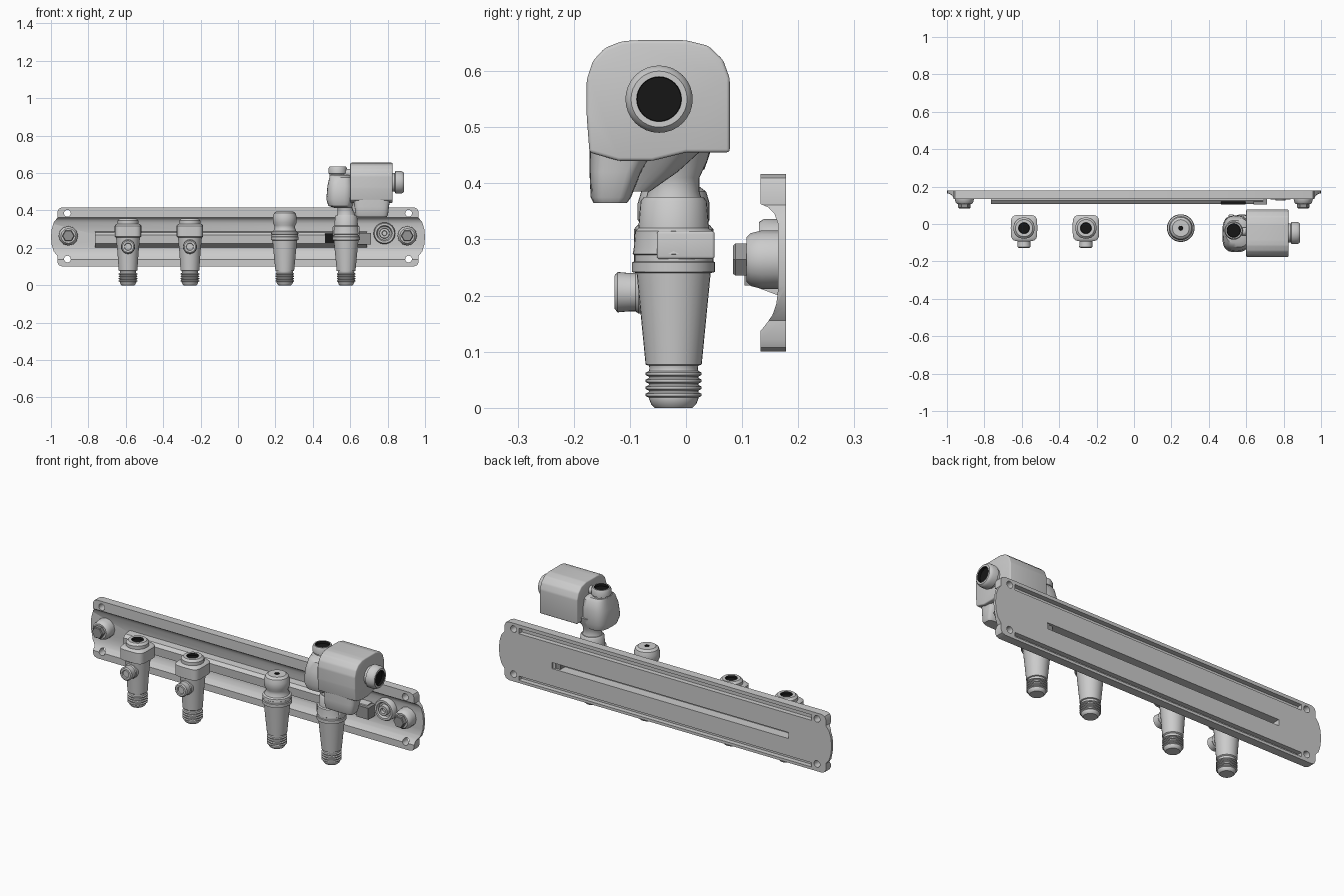
import bpy, bmesh, math
from mathutils import Matrix, Vector


def material(name, v):
    m = bpy.data.materials.new(name)
    m.diffuse_color = (v, v, v, 1)
    return m


METAL = material("light grey metal", 0.6)
NUT = material("dark grey metal", 0.3)
BLACK = material("black bore", 0.008)


def finish(name, bm, mats, angle=35):
    bmesh.ops.recalc_face_normals(bm, faces=bm.faces)
    me = bpy.data.meshes.new(name)
    bm.to_mesh(me)
    bm.free()
    ob = bpy.data.objects.new(name, me)
    bpy.context.collection.objects.link(ob)
    for m in mats:
        me.materials.append(m)
    smooth(ob, angle)
    return ob


def activate(ob):
    bpy.ops.object.select_all(action='DESELECT')
    bpy.context.view_layer.objects.active = ob
    ob.select_set(True)


def smooth(ob, angle=35):
    activate(ob)
    bpy.ops.object.shade_smooth_by_angle(angle=math.radians(angle))


def loft(name, sections, at=(0, 0, 0), rot=None, seg=32, dark_from=None, mat=METAL, phase=0.0):
    """Sections are (z, rx[, ry, roundness, cx, cy]); faces past dark_from are black."""
    bm = bmesh.new()
    M = Matrix.Translation(at) @ (rot or Matrix.Identity(4))
    rings = []
    for s in sections:
        z, rx = s[:2]
        ry, n, cx, cy = (tuple(s[2:]) + (rx, 2, 0, 0)[len(s) - 2:])
        ring = []
        for i in range(seg):
            t = 2 * math.pi * i / seg + phase
            c, d = math.cos(t), math.sin(t)
            x = math.copysign(abs(c) ** (2 / n), c) * rx + cx
            y = math.copysign(abs(d) ** (2 / n), d) * ry + cy
            ring.append(bm.verts.new(M @ Vector((x, y, z))))
        rings.append(ring)
    for k in range(len(rings) - 1):
        for i in range(seg):
            j = (i + 1) % seg
            f = bm.faces.new((rings[k][i], rings[k][j], rings[k + 1][j], rings[k + 1][i]))
            f.material_index = int(dark_from is not None and k >= dark_from)
    bm.faces.new(rings[0][::-1])
    bm.faces.new(rings[-1]).material_index = int(dark_from is not None)
    return finish(name, bm, [mat, BLACK])


def prism(name, pts, a, b, axis, mat=METAL, bevel=0):
    """Extrude a (y,z) profile along x, or an (x,z) profile along y."""
    bm = bmesh.new()
    place = (lambda p, t: (t, p[0], p[1])) if axis == 'x' else (lambda p, t: (p[0], t, p[1]))
    lo = [bm.verts.new(place(p, a)) for p in pts]
    hi = [bm.verts.new(place(p, b)) for p in pts]
    n = len(pts)
    for i in range(n):
        bm.faces.new((lo[i], lo[(i + 1) % n], hi[(i + 1) % n], hi[i]))
    bm.faces.new(lo[::-1])
    bm.faces.new(hi)
    if bevel:
        bmesh.ops.recalc_face_normals(bm, faces=bm.faces)
        bmesh.ops.bevel(bm, geom=bm.edges[:], offset=bevel, segments=3, profile=0.5, affect='EDGES')
    return finish(name, bm, [mat])


def rect(x0, x1, z0, z1):
    return [(x0, z0), (x1, z0), (x1, z1), (x0, z1)]


def boolean(ob, cutter, op='DIFFERENCE'):
    cutter.hide_render = True
    mod = ob.modifiers.new("cut", 'BOOLEAN')
    mod.operation, mod.object, mod.solver = op, cutter, 'EXACT'
    activate(ob)
    bpy.ops.object.modifier_apply(modifier=mod.name)
    bpy.data.objects.remove(cutter)


TO_FRONT = Matrix.Rotation(math.pi / 2, 4, 'X')
TO_RIGHT = Matrix.Rotation(math.pi / 2, 4, 'Y')

# Mounting plate: flanged cross-section trimmed by an outline with bulging ends
section = [(0.178, 0.10), (0.133, 0.10), (0.133, 0.137), (0.142, 0.148), (0.154, 0.165), (0.161, 0.185),
           (0.164, 0.21), (0.164, 0.328), (0.158, 0.345), (0.147, 0.357), (0.133, 0.363),
           (0.133, 0.417), (0.178, 0.417)]
plate = prism("mounting_plate", section, -1.02, 1.02, 'x')
quarter = [(0.94, 0.158), (0.958, 0.151), (0.965, 0.136), (0.965, 0.103), (0.985, 0.078), (0.996, 0.042)]
right = [(x, 0.2585 + z) for x, z in quarter] + [(1.0, 0.2585)] + [(x, 0.2585 - z) for x, z in quarter[::-1]]
outline = right + [(-x, z) for x, z in right[::-1]]
boolean(plate, prism("outline_cutter", outline, 0.05, 0.25, 'y'), 'INTERSECT')
for sx in (-1, 1):
    for z in (0.14, 0.385):
        boolean(plate, loft("hole_cutter", [(-0.3, 0.018), (0, 0.018)], (sx * 0.912, 0, z), TO_FRONT, 20))
# Back grooves behind the two flanges and the long slot
for z0, z1 in ((0.115, 0.138), (0.368, 0.398)):
    boolean(plate, prism("groove_cutter", rect(-0.88, 0.88, z0, z1), 0.152, 0.2, 'y'))
boolean(plate, prism("slot_cutter", rect(-0.74, 0.68, 0.232, 0.265), 0.1, 0.2, 'y'))
smooth(plate)

# Raised rail on the plate, hollow behind the slot
rail = prism("front_rail", [(0.17, 0.198), (0.13, 0.213), (0.112, 0.222), (0.108, 0.268),
                            (0.125, 0.283), (0.17, 0.287)], -0.765, 0.69, 'x')
boolean(rail, prism("rail_cutter", rect(-0.74, 0.665, 0.232, 0.265), 0.125, 0.2, 'y'))
smooth(rail)
prism("rail_dark_insert", rect(0.465, 0.595, 0.226, 0.278), 0.104, 0.12, 'y', BLACK)
prism("rail_end_block", rect(0.64, 0.71, 0.218, 0.28), 0.104, 0.165, 'y', NUT)

# End bolts and the round port beside the right one
for side, x in (("left", -0.907), ("right", 0.905)):
    loft(side + "_bolt_boss", [(-0.168, 0.052), (-0.135, 0.052), (-0.115, 0.047), (-0.108, 0.04)],
         (x, 0, 0.264), TO_FRONT, 12)
    loft(side + "_bolt_nut", [(-0.12, 0.033), (-0.088, 0.033), (-0.084, 0.029)],
         (x, 0, 0.264), TO_FRONT, 6, mat=NUT)
loft("round_port", [(-0.168, 0.058), (-0.138, 0.058), (-0.13, 0.053), (-0.13, 0.042), (-0.145, 0.036),
                    (-0.145, 0.028), (-0.125, 0.026), (-0.125, 0.014), (-0.14, 0.012)],
     (0.783, 0, 0.278), TO_FRONT)

# Threaded spout tip shared by all four fittings
tip = [(0.0, 0.034), (0.006, 0.04), (0.016, 0.044)]
for i in range(4):
    z = 0.018 + i * 0.0125
    tip += [(z, 0.044), (z + 0.003, 0.05), (z + 0.007, 0.05), (z + 0.01, 0.044)]
tip += [(0.07, 0.043)]
Y = -0.022

# Two left valves: square collar, dark top bore and a front stub
for side, x in (("outer", -0.588), ("inner", -0.257)):
    body = tip + [(0.076, 0.044), (0.08, 0.05), (0.17, 0.056), (0.235, 0.062), (0.255, 0.064),
                  (0.26, 0.071, 0.071, 4.5), (0.318, 0.071, 0.071, 4.5), (0.326, 0.064, 0.064, 4),
                  (0.328, 0.057), (0.345, 0.057), (0.356, 0.046), (0.356, 0.03), (0.345, 0.028)]
    loft(side + "_valve", body, (x, Y, 0), dark_from=len(body) - 2)
    loft(side + "_valve_stub", [(0, 0.038), (0.085, 0.038), (0.09, 0.034), (0.1, 0.034), (0.122, 0.036),
                                (0.127, 0.03), (0.127, 0.02), (0.12, 0.018)], (x, 0, 0.206), TO_FRONT)

# Two right spouts: tapered sleeve with a ringed collar
sleeve = tip + [(0.075, 0.044), (0.077, 0.05), (0.24, 0.066), (0.242, 0.074), (0.259, 0.074), (0.261, 0.07),
                (0.272, 0.07), (0.274, 0.073), (0.285, 0.071)]
capped = sleeve + [(0.29, 0.062), (0.305, 0.055), (0.32, 0.056), (0.335, 0.064), (0.365, 0.064),
                   (0.385, 0.058), (0.395, 0.045), (0.395, 0.012), (0.388, 0.011)]
loft("capped_spout", capped, (0.25, Y, 0), dark_from=len(capped) - 2)
loft("pump_spout", sleeve + [(0.315, 0.069), (0.32, 0.063), (0.368, 0.059), (0.376, 0.053)], (0.578, Y, 0))
for side, sx in (("left", -1), ("right", 1)):
    x = 0.578 + sx * 0.058
    prism("pump_spout_lug_" + side, rect(x - 0.014, x + 0.014, 0.265, 0.315), Y - 0.03, Y + 0.073, 'y', bevel=0.005)

# Neck and rounded elbow body with its open top
loft("pump_neck", [(0.365, 0.052), (0.385, 0.046), (0.41, 0.046), (0.44, 0.06), (0.48, 0.07)], (0.578, Y, 0))
loft("elbow_body", [(0.412, 0.045, 0.06, 3, 0.565, -0.05), (0.425, 0.065, 0.085, 3, 0.548, -0.052),
                    (0.46, 0.073, 0.098, 3, 0.545, -0.053), (0.53, 0.07, 0.092, 3, 0.548, -0.05),
                    (0.575, 0.062, 0.078, 3, 0.55, -0.046), (0.59, 0.05, 0.06, 2.5, 0.54, -0.04)])
loft("elbow_top_collar", [(0.57, 0.043), (0.595, 0.043), (0.598, 0.049), (0.625, 0.049), (0.635, 0.044),
                          (0.635, 0.037), (0.622, 0.035)], (0.533, -0.035, 0), dark_from=5)
loft("collar_bridge", [(0.54, 0.022), (0.62, 0.022)], (0, -0.04, 0.6), TO_RIGHT, 16)

# Pump housing block with an underside lump
prism("pump_housing", [(-0.172, 0.455), (-0.177, 0.52), (-0.177, 0.585), (-0.166, 0.618), (-0.145, 0.641),
                       (-0.115, 0.653), (-0.09, 0.655), (0.0, 0.655), (0.04, 0.645), (0.066, 0.62),
                       (0.078, 0.587), (0.078, 0.455), (0.0, 0.455), (-0.06, 0.44), (-0.12, 0.44)],
      0.6, 0.826, 'x', bevel=0.006)
loft("housing_lump", [(0.365, 0.08, 0.03, 4, 0.715, -0.135), (0.375, 0.087, 0.036, 4, 0.715, -0.134),
                      (0.42, 0.092, 0.046, 4, 0.715, -0.126), (0.47, 0.1, 0.06, 4, 0.715, -0.112)])
loft("housing_rib", [(0.385, 0.04, 0.02, 3, 0.66, -0.085), (0.42, 0.06, 0.045, 3, 0.665, -0.06),
                     (0.47, 0.075, 0.08, 3, 0.68, -0.04)])

# Side outlet with dark bore
loft("side_outlet", [(0.81, 0.05), (0.838, 0.05), (0.842, 0.06), (0.872, 0.06), (0.882, 0.055), (0.888, 0.05),
                     (0.888, 0.04), (0.872, 0.039)], (0, -0.048, 0.55), TO_RIGHT, dark_from=6)
